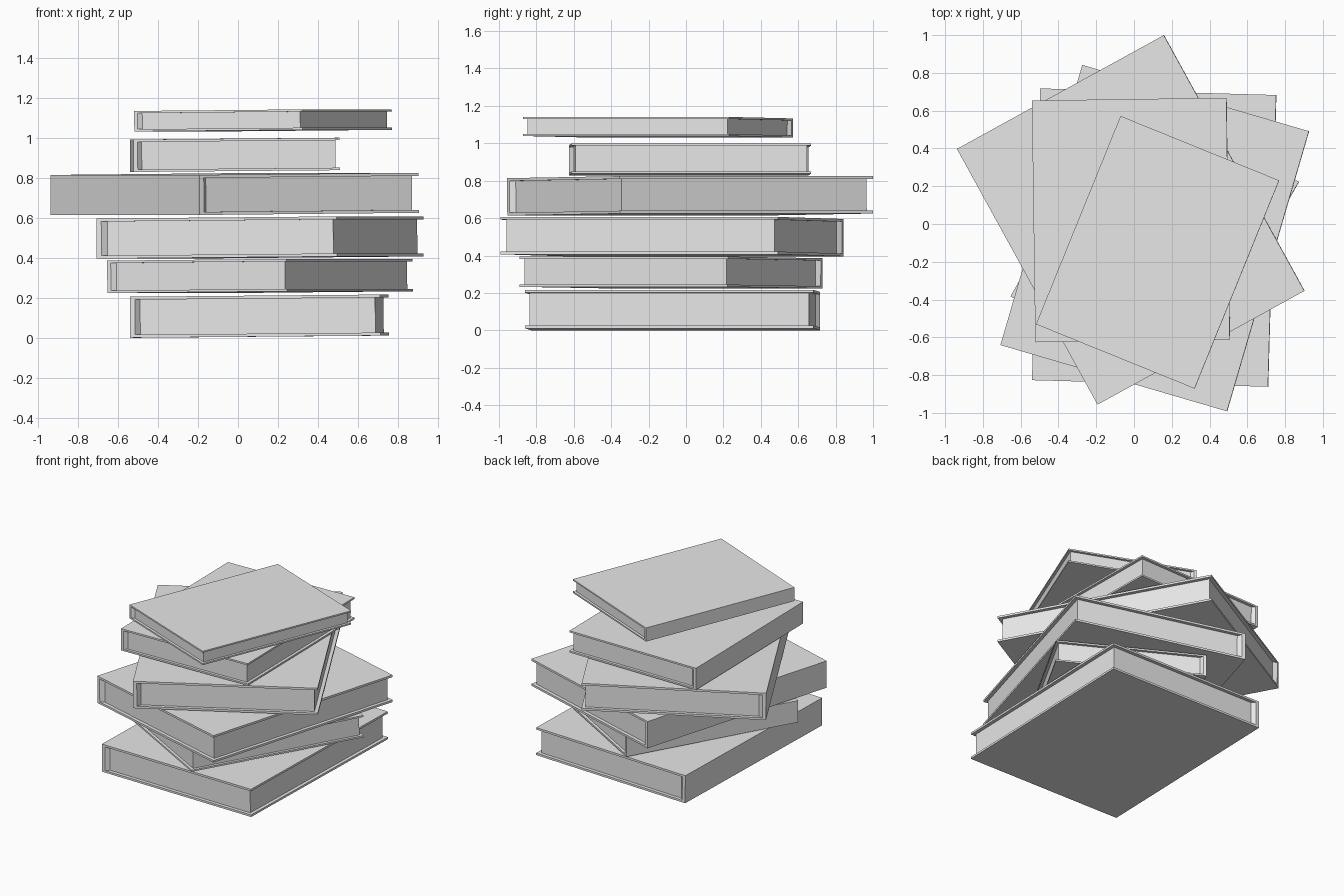
import bpy, bmesh
from math import radians

if "Cube" in bpy.data.objects:
    bpy.data.objects.remove(bpy.data.objects["Cube"], do_unlink=True)

gray = bpy.data.materials.new("light_gray")
gray.diffuse_color = (0.8, 0.8, 0.8, 1)
gray.use_nodes = True
gray.node_tree.nodes["Principled BSDF"].inputs["Base Color"].default_value = (0.8, 0.8, 0.8, 1)


def prism(name, outline, z0, z1, parent):
    """Extrude a flat outline between two heights."""
    bm = bmesh.new()
    base = bm.faces.new([bm.verts.new((x, y, z0)) for x, y in outline])
    top = bmesh.ops.extrude_face_region(bm, geom=[base])["geom"]
    moved = [v for v in top if isinstance(v, bmesh.types.BMVert)]
    bmesh.ops.translate(bm, vec=(0, 0, z1 - z0), verts=moved)
    if not any(f == base for f in bm.faces if f.is_valid):
        bm.faces.new([v for v in bm.verts if v not in moved])
    bmesh.ops.recalc_face_normals(bm, faces=bm.faces)
    mesh = bpy.data.meshes.new(name)
    bm.to_mesh(mesh)
    bm.free()
    mesh.materials.append(gray)
    obj = bpy.data.objects.new(name, mesh)
    bpy.context.collection.objects.link(obj)
    obj.parent = parent
    return obj


def mirrored(half):
    """Close an outline by mirroring its front half to the back."""
    return half + [(x, -y) for x, y in reversed(half)]


def book(name, width, length, height, centre, turn):
    holder = bpy.data.objects.new(name, None)
    bpy.context.collection.objects.link(holder)
    holder.location = centre
    # each book leans up very slightly towards its open edge
    holder.rotation_euler = (0, radians(-0.5), radians(turn))

    x, y, z = width / 2, length / 2, height / 2
    inset = 0.02 * width
    board = 0.012 * width

    # front and back boards
    cover = mirrored([(-x, -y), (x, -y)])
    prism(name + "_top_cover", cover, z - board, z, holder)
    prism(name + "_bottom_cover", cover, -z, board - z, holder)

    # flush spine with slanted inner ends, running into the recessed pages
    pages = mirrored([(-x, -y), (-x + inset, -y),
                      (-x + 2 * inset, -y + inset), (x - inset, -y + inset)])
    prism(name + "_spine_and_pages", pages, board - z, z - board, holder)


# stack from the bottom up
LARGE, MEDIUM, SMALL = (1.25, 1.545), (1.03, 1.28), (0.906, 1.19)
book("first_book", *LARGE, 0.205, (0.107, -0.072, 0.108), -1.6)
book("second_book", *MEDIUM, 0.162, (0.11, -0.08, 0.309), -29.5)
book("third_book", *LARGE, 0.2, (0.11, -0.075, 0.501), -16.3)
book("fourth_book", *LARGE, 0.2, (-0.017, 0.022, 0.719), 28.8)
book("fifth_book", *MEDIUM, 0.162, (-0.016, 0.021, 0.914), 0.8)
book("sixth_book", *SMALL, 0.102, (0.125, -0.15, 1.086), -22.1)
